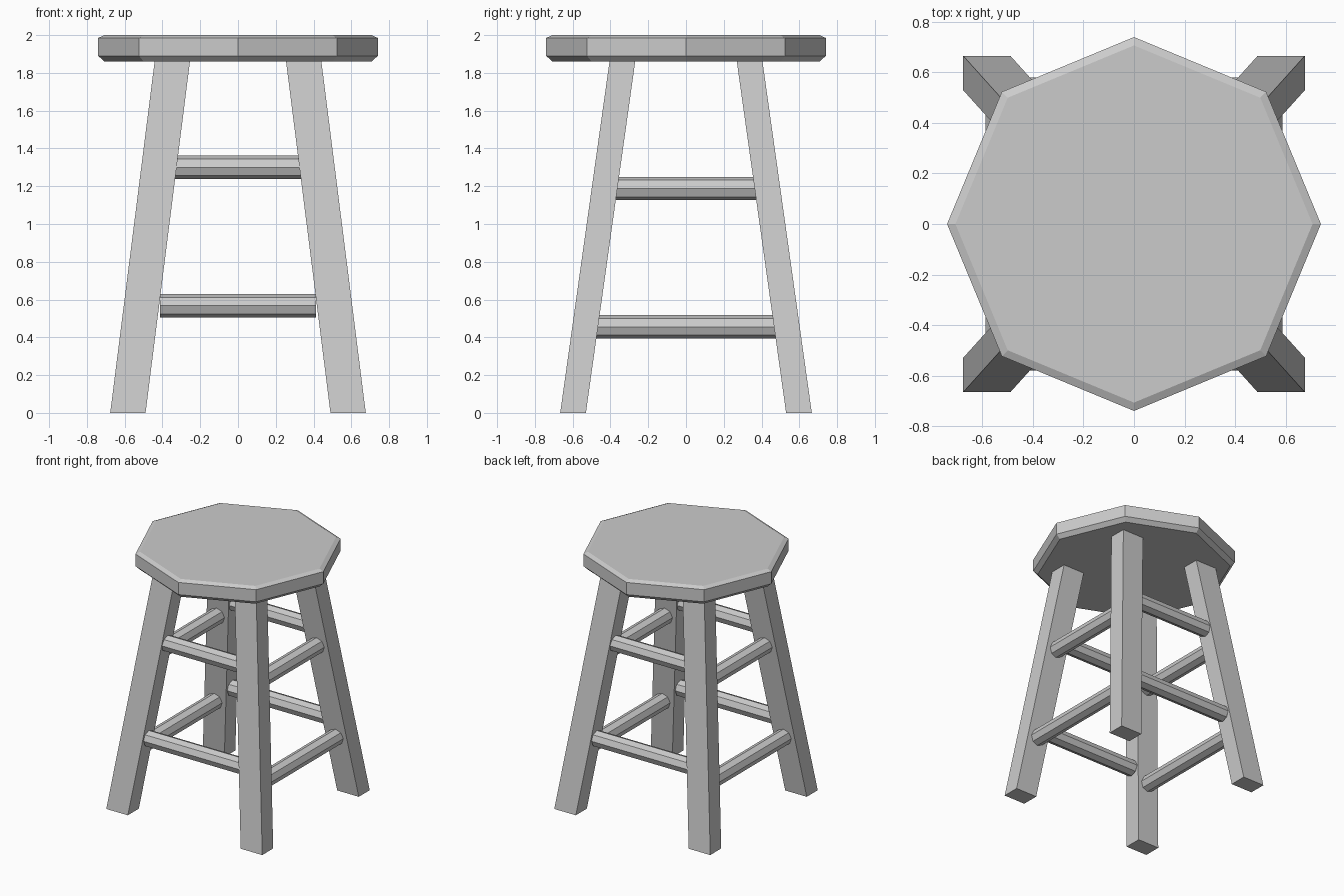
import bpy, bmesh
from math import cos, sin, pi

if "Cube" in bpy.data.objects:
    bpy.data.objects.remove(bpy.data.objects["Cube"])


def loft(name, rings):
    """Capped solid from a list of equally sized closed rings of points."""
    bm = bmesh.new()
    rows = [[bm.verts.new(p) for p in ring] for ring in rings]
    n = len(rows[0])
    for a, b in zip(rows, rows[1:]):
        for i in range(n):
            j = (i + 1) % n
            bm.faces.new((a[i], a[j], b[j], b[i]))
    bm.faces.new(rows[0][::-1])
    bm.faces.new(rows[-1])
    bmesh.ops.recalc_face_normals(bm, faces=bm.faces)
    mesh = bpy.data.meshes.new(name)
    bm.to_mesh(mesh)
    bm.free()
    obj = bpy.data.objects.new(name, mesh)
    bpy.context.collection.objects.link(obj)
    return obj


def octagon(r):
    return [(r * cos(i * pi / 4), r * sin(i * pi / 4)) for i in range(8)]


# Octagonal seat with bevelled rims
seat_profile = [(0.707, 1.86), (0.74, 1.89), (0.74, 1.985), (0.707, 2.0)]
loft("seat", [[(x, y, z) for x, y in octagon(r)] for r, z in seat_profile])

# Splayed legs: level rectangular section, slid inwards towards the top
LEG_TOP = 1.875


def leg_centre(z):
    return 0.583 - 0.235 * z / 1.86, 0.598 - 0.261 * z / 1.86


def leg_ring(sx, sy, z):
    cx, cy = leg_centre(z)
    return [(sx * cx + u * 0.0935, sy * cy + v * 0.068, z)
            for u, v in ((-1, -1), (1, -1), (1, 1), (-1, 1))]


for sy, depth in ((-1, "front"), (1, "back")):
    for sx, side in ((-1, "left"), (1, "right")):
        loft(f"{depth}_{side}_leg", [leg_ring(sx, sy, z) for z in (0, LEG_TOP)])

# Eight-sided rungs: front/back pairs run along x, side pairs along y
section = octagon(0.062)
for level, z, half in (("lower", 0.568, 0.413), ("upper", 1.30, 0.345)):
    for s, side in ((-1, "front"), (1, "back")):
        y = s * leg_centre(z)[1]
        loft(f"{level}_{side}_rung",
             [[(x, y + u, z + v) for u, v in section] for x in (-half, half)])

for level, z, half in (("lower", 0.456, 0.485), ("upper", 1.188, 0.385)):
    for s, side in ((-1, "left"), (1, "right")):
        x = s * leg_centre(z)[0]
        loft(f"{level}_{side}_rung",
             [[(x + u, y, z + v) for u, v in section] for y in (-half, half)])
